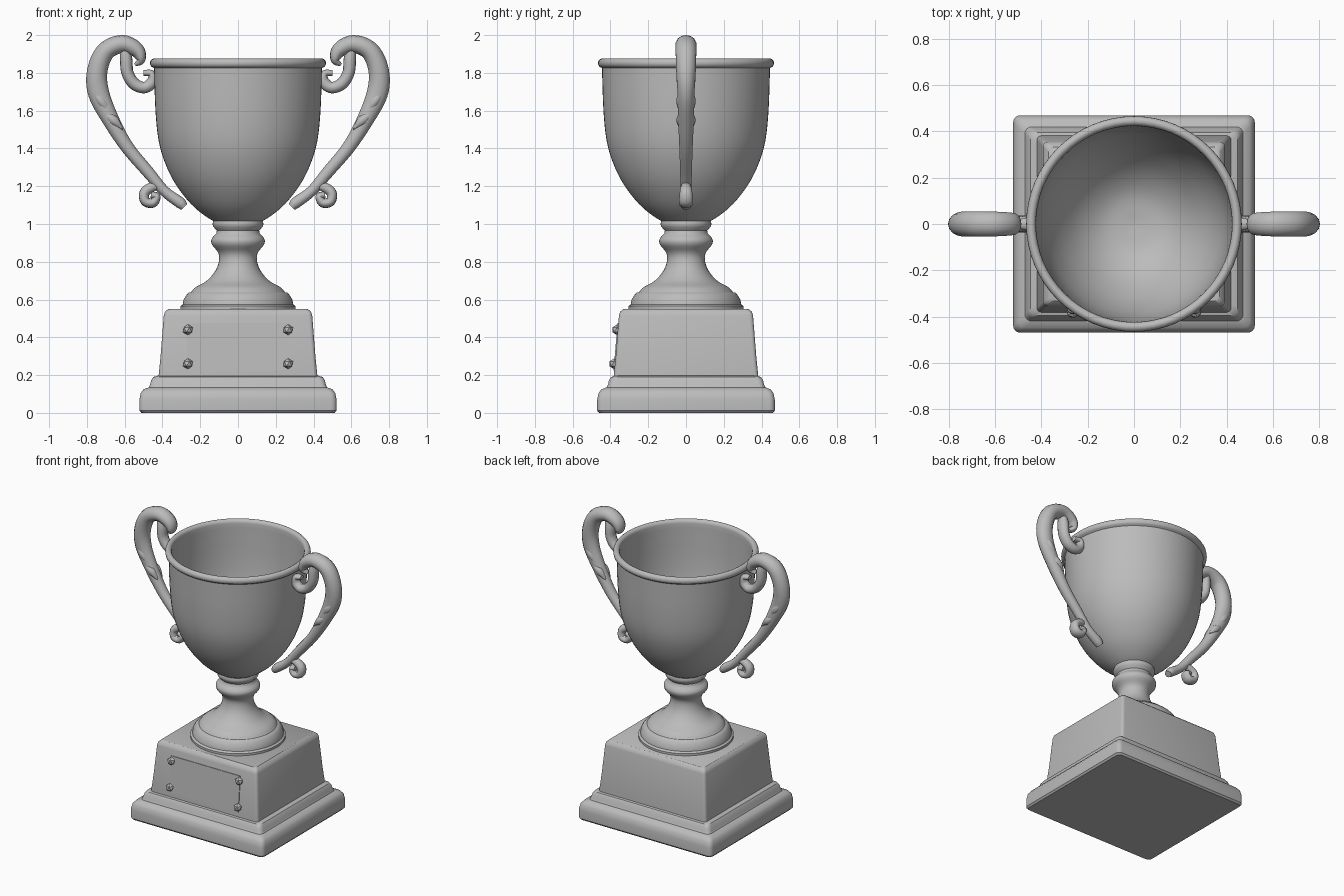
import bpy, bmesh, math
from mathutils import Vector

if "Cube" in bpy.data.objects:
    bpy.data.objects.remove(bpy.data.objects["Cube"], do_unlink=True)

metal = bpy.data.materials.new("grey_metal")
metal.use_nodes = True
GREY = (0.5, 0.5, 0.5, 1)
metal.diffuse_color = GREY
metal.node_tree.nodes["Principled BSDF"].inputs["Base Color"].default_value = GREY


def finish(name, bm, angle=40, mirror=False):
    bmesh.ops.recalc_face_normals(bm, faces=bm.faces)
    mesh = bpy.data.meshes.new(name)
    bm.to_mesh(mesh)
    bm.free()
    mesh.materials.append(metal)
    ob = bpy.data.objects.new(name, mesh)
    bpy.context.collection.objects.link(ob)
    bpy.ops.object.select_all(action='DESELECT')
    ob.select_set(True)
    bpy.context.view_layer.objects.active = ob
    if angle:
        bpy.ops.object.shade_smooth_by_angle(angle=math.radians(angle))
    if mirror:
        ob.modifiers.new("Mirror", 'MIRROR')
    return ob


def loft(bm, rings):
    """Skin a list of equal-length rings and cap both ends."""
    loops = [[bm.verts.new(p) for p in ring] for ring in rings]
    n = len(loops[0])
    for a, b in zip(loops, loops[1:]):
        for i in range(n):
            j = (i + 1) % n
            bm.faces.new((a[i], a[j], b[j], b[i]))
    bm.faces.new(loops[0][::-1])
    bm.faces.new(loops[-1])


def smooth_path(pts, steps=6):
    """Catmull-Rom through tuples of any length."""
    v = [Vector(p) for p in pts]
    v = [2 * v[0] - v[1]] + v + [2 * v[-1] - v[-2]]
    out = []
    for a, b, c, d in zip(v, v[1:], v[2:], v[3:]):
        for k in range(steps):
            t = k / steps
            out.append(0.5 * (2 * b + (c - a) * t + (2 * a - 5 * b + 4 * c - d) * t * t
                              + (3 * b - a - 3 * c + d) * t ** 3))
    return out + [v[-2]]


def lathe(name, profile, sides=64):
    bm = bmesh.new()
    turn = [math.tau * i / sides for i in range(sides)]
    loft(bm, [[(r * math.cos(t), r * math.sin(t), z) for t in turn] for r, z in profile])
    return finish(name, bm)


def block(name, profile, inset_y, corner):
    """Rounded rectangular moulding; profile holds (half width, height)."""
    bm = bmesh.new()
    rings = []
    for h, z in profile:
        ring = []
        for q in range(4):
            mid = math.pi / 4 + q * math.pi / 2
            sx, sy = math.copysign(1, math.cos(mid)), math.copysign(1, math.sin(mid))
            for k in range(5):
                t = (q + k / 4) * math.pi / 2
                ring.append((sx * (h - corner) + corner * math.cos(t),
                             sy * (h - inset_y - corner) + corner * math.sin(t), z))
        rings.append(ring)
    loft(bm, rings)
    return finish(name, bm, 35)


def sweep(bm, pts, y=0.0, sides=14):
    """Tube in the xz plane; each point is (x, z, half width, half depth)."""
    path = smooth_path(pts)
    rings = []
    last = len(path) - 1
    for i, p in enumerate(path):
        d = path[min(i + 1, last)] - path[max(i - 1, 0)]
        side = Vector((-d[1], d[0])).normalized()
        rings.append([(p[0] + side.x * p[2] * math.cos(t), y + p[3] * math.sin(t),
                       p[1] + side.y * p[2] * math.cos(t))
                      for t in (math.tau * k / sides for k in range(sides))])
    loft(bm, rings)


# Stepped base and tapered plinth
block("base", [(0.512, 0), (0.522, 0.012), (0.522, 0.07), (0.515, 0.105), (0.5, 0.125),
               (0.472, 0.135), (0.465, 0.15), (0.46, 0.172), (0.448, 0.19), (0.425, 0.197)],
      0.052, 0.03)
block("plinth", [(0.42, 0.18), (0.42, 0.2), (0.41, 0.3), (0.393, 0.515), (0.387, 0.535),
                 (0.37, 0.55)], 0.038, 0.02)

# Stepped round foot, neck and knob
stem = smooth_path([(0.25, 0.638), (0.225, 0.665), (0.165, 0.7), (0.118, 0.755), (0.1, 0.81),
                    (0.106, 0.85), (0.137, 0.89), (0.14, 0.92), (0.115, 0.95)], 4)
lathe("foot_and_stem", [(0.305, 0.545), (0.305, 0.565), (0.292, 0.575), (0.288, 0.6),
                        (0.272, 0.625), (0.262, 0.636)] + [tuple(p) for p in stem]
      + [(0.112, 0.965), (0.13, 0.985), (0.135, 1.0), (0.13, 1.015)])

# Hollow bowl with rolled rim
outer = smooth_path([(0.1, 1.0), (0.17, 1.04), (0.25, 1.107), (0.33, 1.21), (0.385, 1.32),
                     (0.42, 1.44), (0.437, 1.6), (0.445, 1.825)], 4)
rim = [(0.445 + 0.021 * math.cos(t), 1.852 + 0.024 * math.sin(t))
       for t in (math.radians(a) for a in range(-80, 181, 26))]
inner = smooth_path([(0.424, 1.82), (0.417, 1.6), (0.4, 1.45), (0.365, 1.33), (0.31, 1.22),
                     (0.23, 1.12), (0.13, 1.055), (0.01, 1.035)], 4)
lathe("bowl", [tuple(p) for p in outer] + rim + [tuple(p) for p in inner])

# Handles: main arch, mirrored to both sides
bm = bmesh.new()
sweep(bm, [(0.285, 1.09, 0.022, 0.025), (0.31, 1.115, 0.03, 0.032), (0.39, 1.175, 0.028, 0.03),
           (0.48, 1.28, 0.032, 0.032), (0.585, 1.405, 0.035, 0.036), (0.67, 1.545, 0.044, 0.042),
           (0.737, 1.69, 0.056, 0.046), (0.745, 1.81, 0.054, 0.053), (0.7, 1.915, 0.05, 0.056),
           (0.61, 1.953, 0.047, 0.055), (0.535, 1.92, 0.04, 0.05), (0.515, 1.868, 0.024, 0.04),
           (0.545, 1.842, 0.008, 0.012)])
finish("handle", bm, 50, True)

# Scroll joining the arch to the bowl
bm = bmesh.new()
sweep(bm, [(0.6, 1.93, 0.025, 0.03), (0.592, 1.87, 0.033, 0.04), (0.585, 1.8, 0.032, 0.04),
           (0.55, 1.743, 0.032, 0.037), (0.495, 1.722, 0.03, 0.035), (0.455, 1.752, 0.03, 0.032),
           (0.458, 1.795, 0.02, 0.03), (0.5, 1.8, 0.015, 0.02)])
finish("upper_scroll", bm, 50, True)

# Small curl at the lower end
bm = bmesh.new()
sweep(bm, [(0.41, 1.2, 0.016, 0.022), (0.455, 1.195, 0.026, 0.028), (0.495, 1.165, 0.027, 0.034),
           (0.49, 1.12, 0.026, 0.038), (0.45, 1.112, 0.025, 0.038), (0.43, 1.145, 0.02, 0.034),
           (0.46, 1.155, 0.018, 0.025)])
finish("lower_curl", bm, 50, True)

# Overlapping leaves wrapped on the arch
leaves = [((0.61, 1.5), (0.66, 1.55), (0.72, 1.6)), ((0.67, 1.58), (0.725, 1.65), (0.772, 1.72)),
          ((0.71, 1.7), (0.75, 1.77), (0.775, 1.85)), ((0.74, 1.83), (0.71, 1.9), (0.64, 1.95))]
bm = bmesh.new()
for a, b, c in leaves:
    for y in (-0.026, 0.026):
        sweep(bm, [(*a, 0.003, 0.006), (*b, 0.026, 0.025), (*c, 0.004, 0.006)], y, 8)
finish("handle_leaves", bm, 50, True)


# Front plaque and its faceted studs, following the plinth slope
def front_y(z):
    return -0.382 + (z - 0.2) * 0.086


bm = bmesh.new()
loft(bm, [[(x, front_y(z) - d, z) for x, z in ((-0.27, 0.225), (0.27, 0.225),
                                               (0.27, 0.475), (-0.27, 0.475))]
          for d in (-0.01, 0.004)])
finish("plaque", bm, 0)

bm = bmesh.new()
for x in (-0.265, 0.265):
    for z in (0.26, 0.44):
        made = bmesh.ops.create_icosphere(bm, subdivisions=1, radius=0.029)
        bmesh.ops.translate(bm, verts=made["verts"], vec=(x, front_y(z) - 0.003, z))
finish("plaque_studs", bm, 0)
